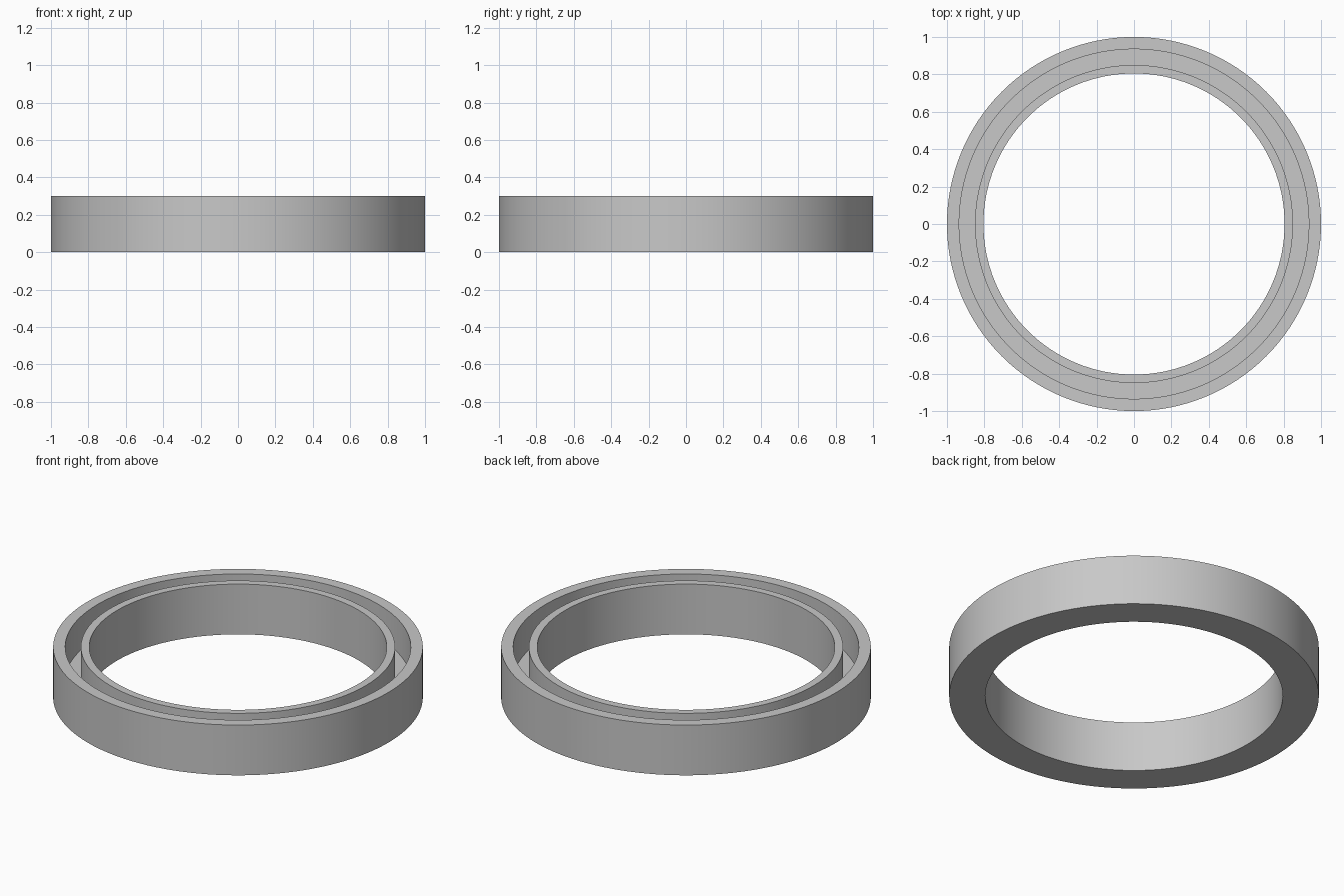
import bpy, bmesh, math
from mathutils import Vector

cube = bpy.data.objects.get("Cube")
if cube:
    bpy.data.objects.remove(cube, do_unlink=True)

# Plain grey
grey = bpy.data.materials.new("grey")
grey.use_nodes = True
colour = (0.58, 0.58, 0.58, 1)
grey.diffuse_color = colour
grey.node_tree.nodes["Principled BSDF"].inputs["Base Color"].default_value = colour

# Ring sizes
OUTER, GROOVE_OUT, GROOVE_IN, INNER = 1.0, 0.935, 0.85, 0.805
HEIGHT, FLOOR = 0.3, 0.1
SEGMENTS = 128

# Channel cross-section, as (radius, height)
profile = [(INNER, 0), (OUTER, 0), (OUTER, HEIGHT), (GROOVE_OUT, HEIGHT),
           (GROOVE_OUT, FLOOR), (GROOVE_IN, FLOOR), (GROOVE_IN, HEIGHT), (INNER, HEIGHT)]

# Revolve the cross-section into a grooved ring
bm = bmesh.new()
verts = [bm.verts.new((r, 0, z)) for r, z in profile]
edges = [bm.edges.new((v, verts[(i + 1) % len(verts)])) for i, v in enumerate(verts)]
bmesh.ops.spin(bm, geom=verts + edges, cent=Vector(), axis=Vector((0, 0, 1)),
               angle=math.tau, steps=SEGMENTS, use_duplicate=False)
bmesh.ops.remove_doubles(bm, verts=bm.verts, dist=0.0001)
bmesh.ops.recalc_face_normals(bm, faces=bm.faces)
mesh = bpy.data.meshes.new("grooved_ring")
bm.to_mesh(mesh)
bm.free()
mesh.materials.append(grey)

ring = bpy.data.objects.new("grooved_ring", mesh)
bpy.context.collection.objects.link(ring)
bpy.ops.object.select_all(action="DESELECT")
ring.select_set(True)
bpy.context.view_layer.objects.active = ring
bpy.ops.object.shade_smooth_by_angle(angle=math.radians(30))
